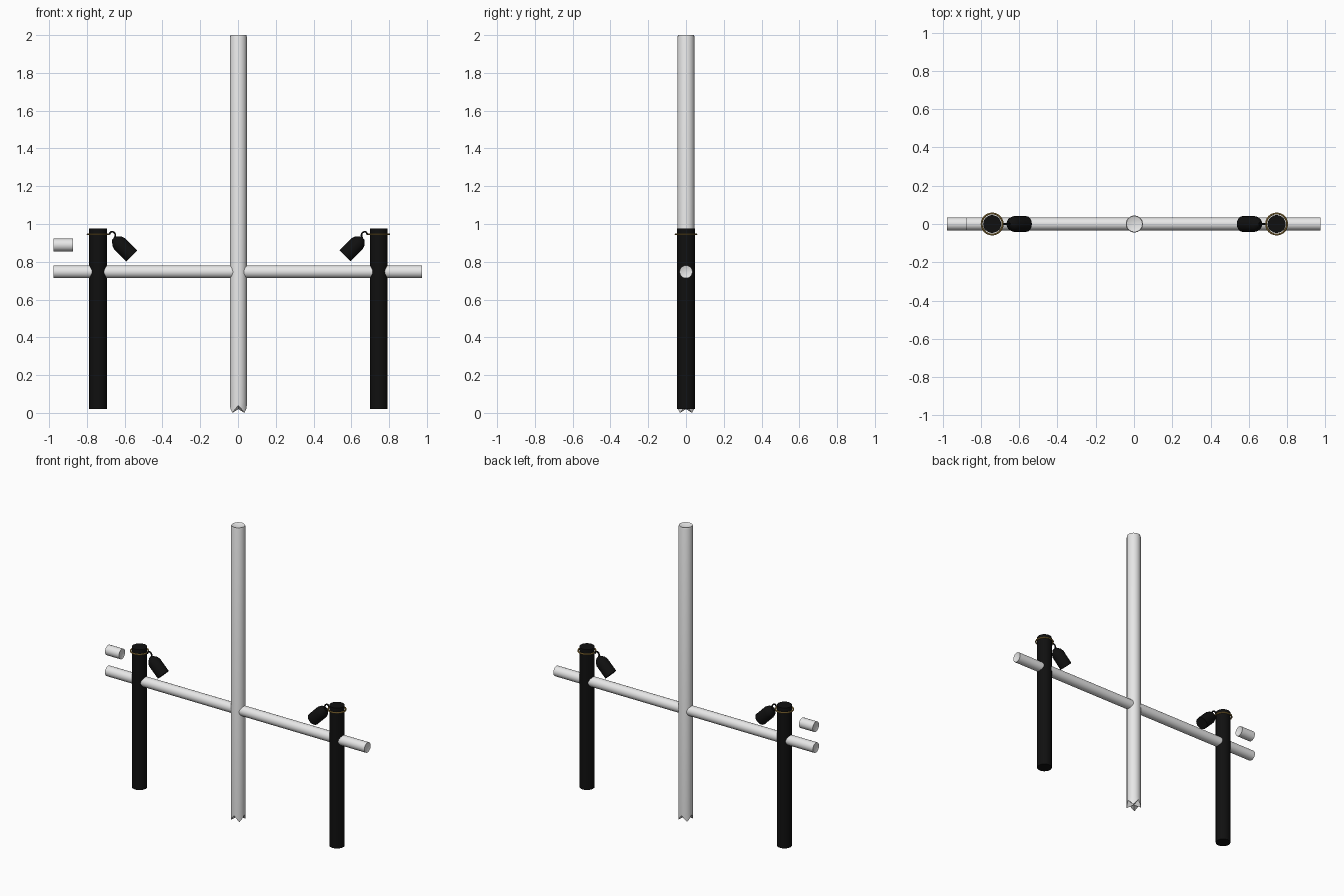
import bpy, bmesh, math
from mathutils import Matrix, Vector

if "Cube" in bpy.data.objects:
    bpy.data.objects.remove(bpy.data.objects["Cube"], do_unlink=True)


def material(name, rgb, rough):
    m = bpy.data.materials.new(name)
    m.use_nodes = True
    m.diffuse_color = (*rgb, 1)
    bsdf = m.node_tree.nodes["Principled BSDF"]
    bsdf.inputs["Base Color"].default_value = (*rgb, 1)
    bsdf.inputs["Roughness"].default_value = rough
    return m


STEEL = material("pale steel", (0.8, 0.8, 0.8), 0.5)
BLACK = material("black", (0.005, 0.005, 0.005), 0.6)
GOLD = material("gold", (0.4, 0.25, 0.06), 0.5)
MID = 0.002      # middle of the frame along x
BAR_R = 0.034


def smooth(ob):
    bpy.ops.object.select_all(action="DESELECT")
    ob.select_set(True)
    bpy.context.view_layer.objects.active = ob
    bpy.ops.object.shade_smooth_by_angle(angle=math.radians(35))


def lathe(name, profile, mat, origin, axis=(0, 0, 1), sides=20, shift=None):
    """Spin (radius, height) points about an axis; radius 0 closes an end."""
    bm = bmesh.new()
    rings = []
    for r, h in profile:
        if r == 0:
            rings.append([bm.verts.new((0, 0, h))] * sides)
            continue
        ring = []
        for i in range(sides):
            a = math.tau * i / sides
            dz = shift(a, h) if shift else 0
            ring.append(bm.verts.new((r * math.cos(a), r * math.sin(a), h + dz)))
        rings.append(ring)
    for low, high in zip(rings, rings[1:]):
        for i in range(sides):
            j = (i + 1) % sides
            quad = [low[i], low[j], high[j], high[i]]
            bm.faces.new(list(dict.fromkeys(quad)))
    bmesh.ops.recalc_face_normals(bm, faces=bm.faces)
    turn = Vector((0, 0, 1)).rotation_difference(Vector(axis)).to_matrix().to_4x4()
    bm.transform(Matrix.Translation(origin) @ turn)
    me = bpy.data.meshes.new(name)
    bm.to_mesh(me)
    bm.free()
    me.materials.append(mat)
    ob = bpy.data.objects.new(name, me)
    bpy.context.collection.objects.link(ob)
    smooth(ob)
    return ob


def rod(name, radius, length, mat, origin, axis=(0, 0, 1), dish=0.0):
    profile = [(0, dish), (radius, 0), (radius, length), (0, length - dish)]
    return lathe(name, profile, mat, origin, axis)


# Central pole with a dished top and a notched foot
def notch(a, h):
    return 0.02 * (1 + math.cos(4 * a)) if h == 0 else 0


lathe("central_pole",
      [(0, 0.02), (0.045, 0), (0.045, 0.06), (0.045, 1.99), (0.042, 2), (0, 1.985)],
      STEEL, (MID, 0, 0), sides=16, shift=notch)

# Crossbar and the loose short piece above its end
rod("crossbar", BAR_R, 1.953, STEEL, (-0.978, 0, 0.747), (1, 0, 0), 0.012)
rod("loose_bar_piece", BAR_R, 0.104, STEEL, (-0.977, 0, 0.889), (1, 0, 0), 0.012)

# Side posts, each with a collar ring, a hook and a hanging lamp
for side, s in (("right", -1), ("left", 1)):
    x = MID + s * 0.743
    rod(side + "_post", 0.047, 0.955, BLACK, (x, 0, 0.02))

    bpy.ops.mesh.primitive_torus_add(location=(x, 0, 0.946), major_radius=0.055,
                                     minor_radius=0.005, major_segments=24,
                                     minor_segments=8)
    ring = bpy.context.object
    ring.name = side + "_collar_ring"
    ring.data.materials.append(GOLD)
    smooth(ring)

    curve = bpy.data.curves.new(side + "_hook", "CURVE")
    curve.dimensions = "3D"
    curve.bevel_depth = 0.005
    curve.bevel_resolution = 1
    curve.resolution_u = 4
    curve.use_fill_caps = True
    path = [(0.684, 0.944), (0.674, 0.958), (0.66, 0.956), (0.652, 0.943), (0.658, 0.92)]
    spline = curve.splines.new("BEZIER")
    spline.bezier_points.add(len(path) - 1)
    for p, (px, pz) in zip(spline.bezier_points, path):
        p.co = (MID + s * px, 0, pz)
        p.handle_left_type = p.handle_right_type = "AUTO"
    curve.materials.append(BLACK)
    hook = bpy.data.objects.new(side + "_hook", curve)
    bpy.context.collection.objects.link(hook)

    lathe(side + "_lamp",
          [(0, 0), (0.013, 0), (0.034, 0.022), (0.041, 0.042), (0.041, 0.134), (0, 0.134)],
          BLACK, (MID + s * 0.659, 0, 0.926), (-s, 0, -1), sides=16)
